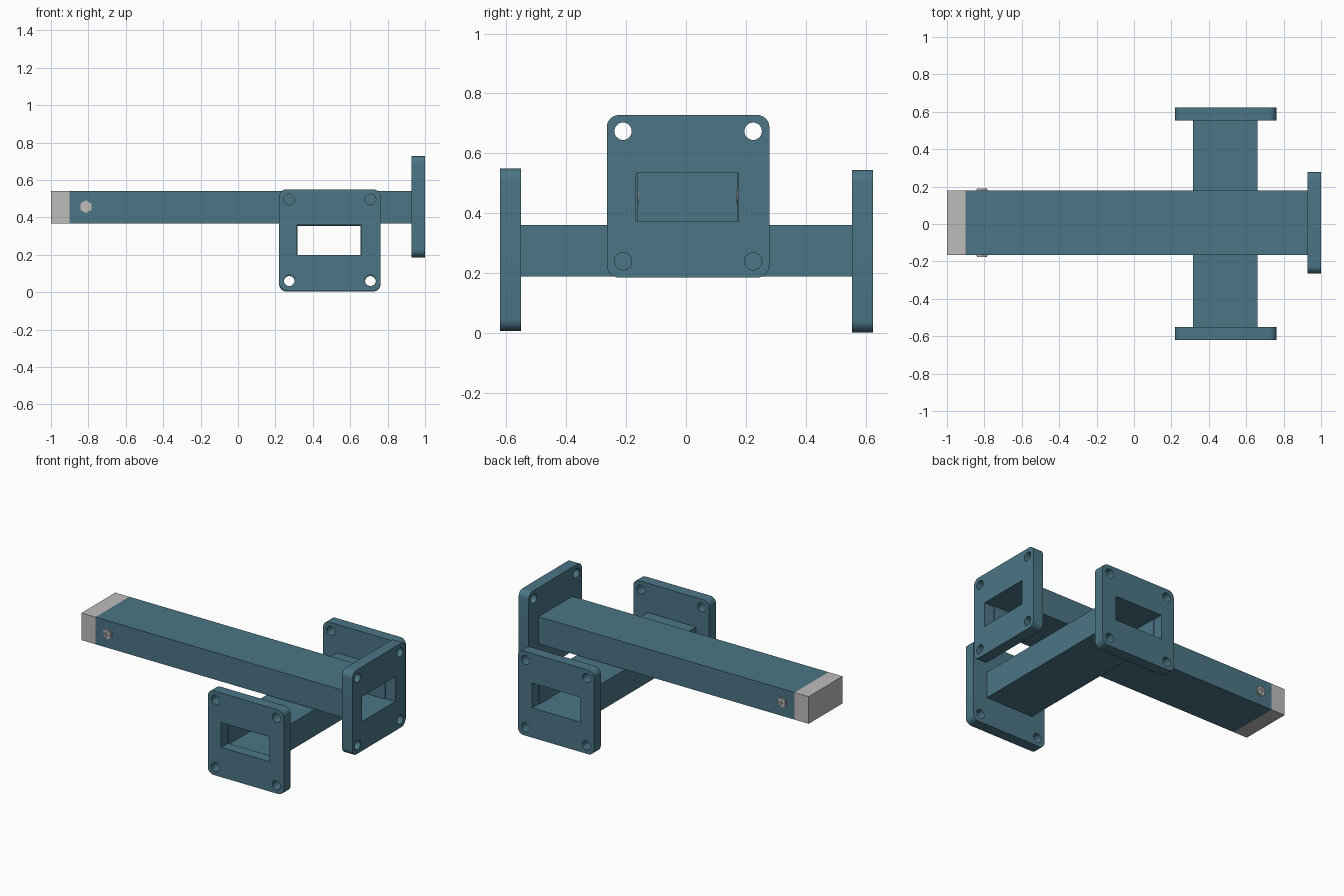
import bpy, bmesh, math
from mathutils import Matrix

if "Cube" in bpy.data.objects:
    bpy.data.objects.remove(bpy.data.objects["Cube"])


def material(name, rgb):
    m = bpy.data.materials.new(name)
    m.diffuse_color = (*rgb, 1)
    m.use_nodes = True
    m.node_tree.nodes["Principled BSDF"].inputs["Base Color"].default_value = m.diffuse_color
    return m


TEAL = material("teal paint", (0.07, 0.18, 0.235))
GREY = material("light grey metal", (0.52, 0.50, 0.50))


def rect(u0, u1, v0, v1):
    return [(u0, v0), (u1, v0), (u1, v1), (u0, v1)]


def circle(u, v, r, n=32, start=0.0):
    return [(u + r * math.cos(start + 2 * math.pi * i / n),
             v + r * math.sin(start + 2 * math.pi * i / n)) for i in range(n)]


def rounded(u0, u1, v0, v1, r, n=8):
    pts = []
    corners = [(u1 - r, v1 - r), (u0 + r, v1 - r), (u0 + r, v0 + r), (u1 - r, v0 + r)]
    for k, (u, v) in enumerate(corners):
        for i in range(n + 1):
            a = math.pi / 2 * (k + i / n)
            pts.append((u + r * math.cos(a), v + r * math.sin(a)))
    return pts


def cross(u, v, arm, w):
    base = [(arm, -w), (arm, w), (w, w)]
    pts = []
    for k in range(4):
        c, s = round(math.cos(k * math.pi / 2)), round(math.sin(k * math.pi / 2))
        pts += [(u + c * p - s * q, v + s * p + c * q) for p, q in base]
    return pts


def extrude(name, loops, axis, a, b, mat):
    """Extrude an outline (first loop) with holes (other loops) from a to b along x or y."""
    cu = bpy.data.curves.new(name, 'CURVE')
    cu.dimensions = '2D'
    cu.fill_mode = 'BOTH'
    cu.extrude = (b - a) / 2
    for pts in loops:
        s = cu.splines.new('POLY')
        s.points.add(len(pts) - 1)
        for p, (u, v) in zip(s.points, pts):
            p.co = (u, v, 0, 1)
        s.use_cyclic_u = True
    tmp = bpy.data.objects.new(name + "_outline", cu)
    bpy.context.collection.objects.link(tmp)
    dg = bpy.context.evaluated_depsgraph_get()
    me = bpy.data.meshes.new_from_object(tmp.evaluated_get(dg))
    bpy.data.objects.remove(tmp)
    mid = (a + b) / 2
    if axis == 'x':    # (u, v) -> (y, z)
        m = Matrix(((0, 0, 1, mid), (1, 0, 0, 0), (0, 1, 0, 0), (0, 0, 0, 1)))
    else:              # (u, v) -> (x, z)
        m = Matrix(((1, 0, 0, 0), (0, 0, -1, mid), (0, 1, 0, 0), (0, 0, 0, 1)))
    me.transform(m)
    bm = bmesh.new()
    bm.from_mesh(me)
    bmesh.ops.remove_doubles(bm, verts=bm.verts, dist=1e-5)
    bmesh.ops.recalc_face_normals(bm, faces=bm.faces)
    bm.to_mesh(me)
    bm.free()
    me.materials.clear()
    me.materials.append(mat)
    ob = bpy.data.objects.new(name, me)
    bpy.context.collection.objects.link(ob)
    bpy.ops.object.select_all(action='DESELECT')
    ob.select_set(True)
    bpy.context.view_layer.objects.active = ob
    bpy.ops.object.shade_smooth_by_angle(angle=math.radians(30))
    return ob


def flange(name, cu, cv, window, axis, a, b):
    h, d = 0.271, 0.217   # half size, bolt offset
    loops = [rounded(cu - h, cu + h, cv - h, cv + h, 0.04), rect(*window)]
    loops += [circle(cu + i * d, cv + j * d, 0.029) for i in (-1, 1) for j in (-1, 1)]
    extrude(name, loops, axis, a, b, TEAL)


def tube(name, u0, u1, v0, v1, wall, axis, a, b):
    inner = rect(u0 + wall, u1 - wall, v0 + wall, v1 - wall)
    extrude(name, [rect(u0, u1, v0, v1), inner], axis, a, b, TEAL)


# Main waveguide with its end flange, inner end wall and grey end cap
tube("main_guide", -0.166, 0.178, 0.366, 0.541, 0.006, 'x', -0.90, 0.93)
flange("main_flange", 0.007, 0.457, (-0.167, 0.175, 0.375, 0.535), 'x', 0.928, 1.0)
extrude("end_wall", [rect(-0.162, 0.174, 0.369, 0.538)], 'x', -0.899, -0.892, TEAL)
extrude("end_cap", [rect(-0.166, 0.178, 0.366, 0.541)], 'x', -1.0, -0.90, GREY)

# Cross waveguide below, with a flange at both ends
tube("cross_guide", 0.315, 0.66, 0.19, 0.361, 0.004, 'y', -0.552, 0.556)
flange("front_flange", 0.491, 0.279, (0.315, 0.66, 0.2, 0.36), 'y', -0.621, -0.551)
flange("back_flange", 0.491, 0.274, (0.315, 0.66, 0.195, 0.355), 'y', 0.554, 0.624)

# Screws on both sides: hexagonal base and round head with a cross recess
SX, SZ = -0.813, 0.457
for side, face, s in (("front", -0.166, -1), ("back", 0.178, 1)):
    def span(p, q):
        return sorted((face + s * p, face + s * q))
    extrude(side + "_screw_base", [circle(SX, SZ, 0.034, 6, math.pi / 6)],
            'y', *span(-0.002, 0.006), GREY)
    extrude(side + "_screw_head", [circle(SX, SZ, 0.027), cross(SX, SZ, 0.016, 0.004)],
            'y', *span(0.005, 0.011), GREY)
    extrude(side + "_screw_tip", [circle(SX, SZ, 0.024)], 'y', *span(-0.010, 0.0), GREY)
